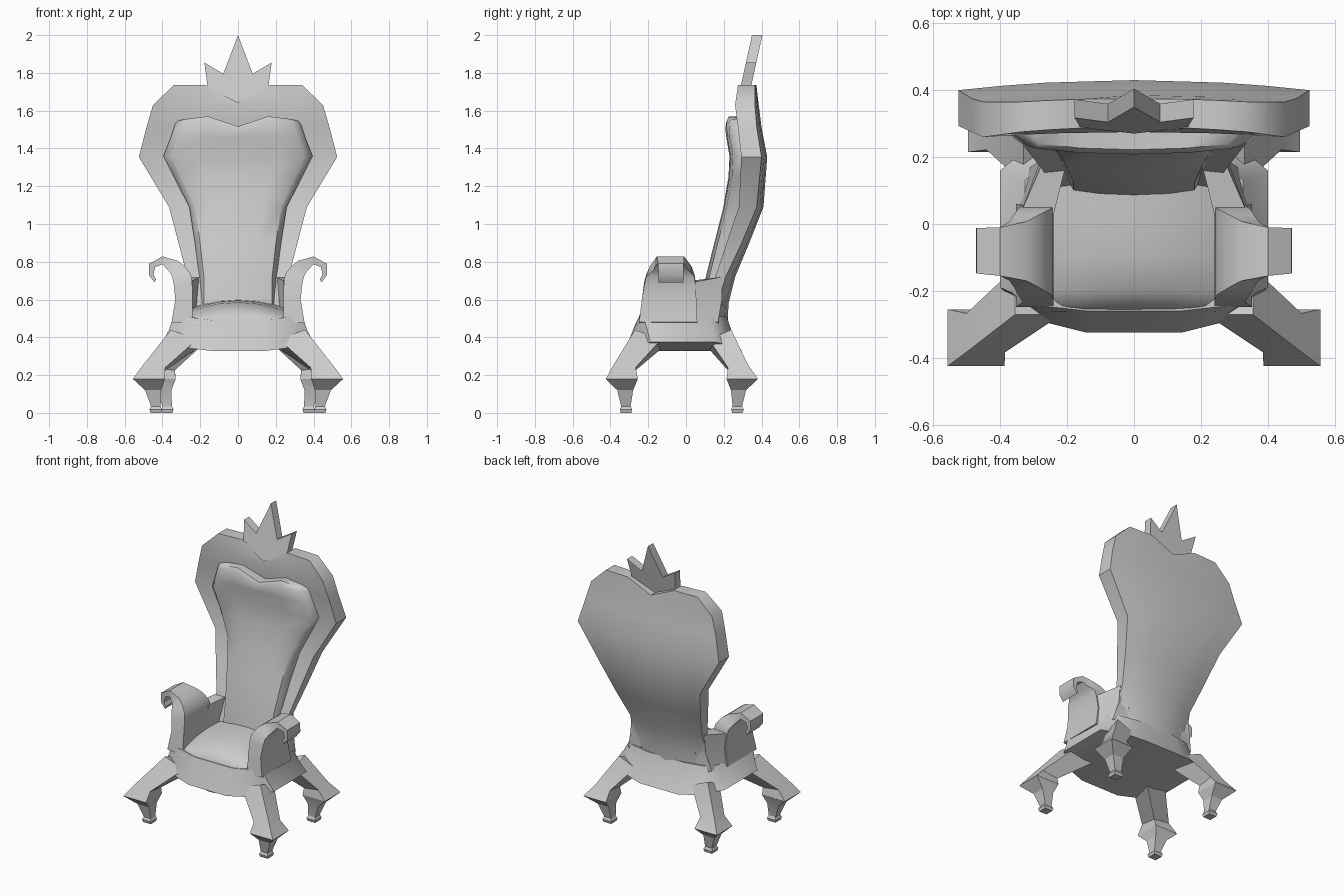
import bpy, bmesh
from math import radians


def loft(name, rings, mirror=False, angle=40):
    """Skin closed rings of equal even size; caps are strips of quads."""
    bm = bmesh.new()
    vs = [[bm.verts.new(p) for p in r] for r in rings]
    n = len(rings[0])
    for a, b in zip(vs, vs[1:]):
        for i in range(n):
            j = (i + 1) % n
            bm.faces.new((a[i], a[j], b[j], b[i]))
    for r in (vs[0], vs[-1]):
        for i in range(n // 2 - 1):
            bm.faces.new((r[i], r[i + 1], r[n - 2 - i], r[n - 1 - i]))
    bmesh.ops.recalc_face_normals(bm, faces=bm.faces)
    me = bpy.data.meshes.new(name)
    bm.to_mesh(me)
    bm.free()
    ob = bpy.data.objects.new(name, me)
    bpy.context.collection.objects.link(ob)
    if mirror:
        ob.modifiers.new("mirror", 'MIRROR')
    bpy.ops.object.select_all(action='DESELECT')
    ob.select_set(True)
    bpy.context.view_layer.objects.active = ob
    bpy.ops.object.shade_smooth_by_angle(angle=radians(angle))
    return ob


def both(half):
    """Mirror a left-to-right list of (x, ...) given from the outside in."""
    return [(-p[0], *p[1:]) for p in half] + [p for p in reversed(half)]


# seat base: flared skirt, (x, y, z) front and back half outlines
base = []
for front, back in (
    ([(.40, -.19, .375), (.28, -.29, .345), (.14, -.325, .328)],
     [(.40, .16, .375), (.28, .26, .345), (.14, .295, .328)]),
    ([(.365, -.205, .44), (.28, -.268, .42), (.14, -.292, .41)],
     [(.36, .14, .44), (.27, .215, .42), (.14, .25, .41)]),
    ([(.342, -.225, .51), (.275, -.245, .51), (.14, -.26, .49)],
     [(.325, .13, .51), (.26, .19, .51), (.14, .215, .51)]),
):
    base.append(both(front) + both(back)[::-1])
loft("seat_base", base, angle=50)

# seat cushion: domed top, rows of (y, z centre, z edge)
rings = []
for y, zc, ze in ((-.262, .47, .47), (-.245, .52, .495), (-.2, .558, .515),
                  (-.1, .585, .54), (.02, .595, .55), (.16, .60, .56)):
    top = [(t * .245, y, zc + (ze - zc) * t * t) for t in (-1, -.75, -.4, 0, .4, .75, 1)]
    rings.append(top + [(x, y, .44) for x, _, _ in reversed(top)])
loft("seat_cushion", rings, angle=60)

# heart-shaped back: rows of (z, half width, front y, back y, corner rounding)
rings = []
cols = (-1, -.75, -.5, 0, .5, .75, 1)
for k, (z, w, yf, yb, r) in enumerate((
        (.46, .305, .08, .22, .075), (.58, .278, .11, .225, .06),
        (.72, .268, .155, .26, .05), (.90, .315, .215, .335, .04),
        (1.09, .365, .28, .41, .035), (1.355, .525, .293, .43, .03),
        (1.51, .485, .275, .40, .025), (1.63, .45, .26, .385, .02),
        (1.735, .34, .275, .375, .01))):
    zs = [z - (.075 if k == 8 and t == 0 else 0) for t in cols]
    f = [(t * w, yf + .015 * (1 - t * t), h) for t, h in zip(cols, zs)]
    b = [(t * w, yb - r * t * t, h) for t, h in zip(cols, zs)]
    rings.append(f + b[::-1])
loft("back_frame", rings, angle=45)

# back cushion: rows of (z, half width, front y)
cols = (-1, -.88, -.5, 0, .5, .88, 1)
bulge = (.06, .018, .005, 0, .005, .018, .06)
rings = []
for k, (z, w, y) in enumerate((
        (.55, .205, .08), (.72, .205, .105), (.9, .228, .15), (1.09, .258, .198),
        (1.25, .34, .225), (1.36, .395, .23), (1.46, .355, .213),
        (1.53, .332, .208), (1.545, .32, .222))):
    dz = (0, .01, .025, -.028, .025, .01, 0) if k == 8 else \
         (0, .005, .01, -.028, .01, .005, 0) if k == 7 else (0,) * 7
    f = [(t * w, y + o, z + d) for t, o, d in zip(cols, bulge, dz)]
    rings.append(f + [(p[0], y + .11, p[2]) for p in reversed(f)])
loft("back_cushion", rings, angle=48)

# crown: five-pointed crest leaning back
tops = [(-.178, 1.855), (-.078, 1.795), (0, 2), (.078, 1.795), (.178, 1.855)]
lows = [(.16, 1.72), (.08, 1.68), (0, 1.64), (-.08, 1.68), (-.16, 1.72)]
loft("crown", [[(x, .29 + o + (z - 1.73) * .22, z) for x, z in tops + lows]
               for o in (0, .055)], angle=20)

# armrests: scrolled profile, (inner x, z, outer x, z, front y, back y)
arm = []
for xi, zi, xo, zo, y0, y1 in (
        (.24, .47, .352, .48, -.248, .06), (.24, .60, .332, .60, -.234, .055),
        (.243, .70, .34, .68, -.22, .05), (.25, .735, .348, .72, -.21, .045),
        (.283, .778, .358, .74, -.19, .028), (.32, .805, .372, .757, -.17, .008),
        (.40, .828, .40, .787, -.155, -.01), (.47, .79, .438, .772, -.148, -.012),
        (.472, .73, .448, .733, -.146, -.012), (.442, .69, .434, .708, -.146, -.012)):
    arm.append([(xi, y0, zi), (xi, y1, zi), (xo, y1, zo), (xo, y0, zo)])
loft("armrest", arm, mirror=True)

# low walls joining the armrests to the back
loft("side_wall", [
    [(.24, .03, .48), (.24, .03, .70), (.34, .03, .69), (.332, .03, .60), (.348, .03, .48), (.30, .03, .46)],
    [(.20, .19, .48), (.20, .19, .72), (.27, .19, .72), (.28, .19, .60), (.31, .17, .48), (.26, .19, .46)],
], mirror=True)


# legs: square sections (centre x, centre y, z, half size, outward tilt)
def leg(name, s, sections):
    rings = []
    for x, y, z, h, tilt in sections:
        rings.append([(x + a * h, s * (y + b * h), z + tilt * (a + b) / 2)
                      for a, b in ((-1, -1), (1, -1), (1, 1), (-1, 1))])
    loft(name, rings, mirror=True, angle=15)


leg("front_leg", -1, (
    (.435, .318, 0, .028, 0), (.435, .318, .018, .033, 0), (.435, .318, .035, .025, 0),
    (.45, .322, .12, .042, 0), (.472, .34, .18, .085, 0), (.443, .325, .24, .058, .015),
    (.285, .20, .39, .07, .05)))
leg("back_leg", 1, (
    (.375, .272, 0, .028, 0), (.375, .272, .018, .033, 0), (.375, .272, .035, .025, 0),
    (.392, .278, .12, .04, 0), (.413, .298, .18, .083, 0), (.388, .275, .24, .053, .015),
    (.27, .18, .39, .06, .05)))
